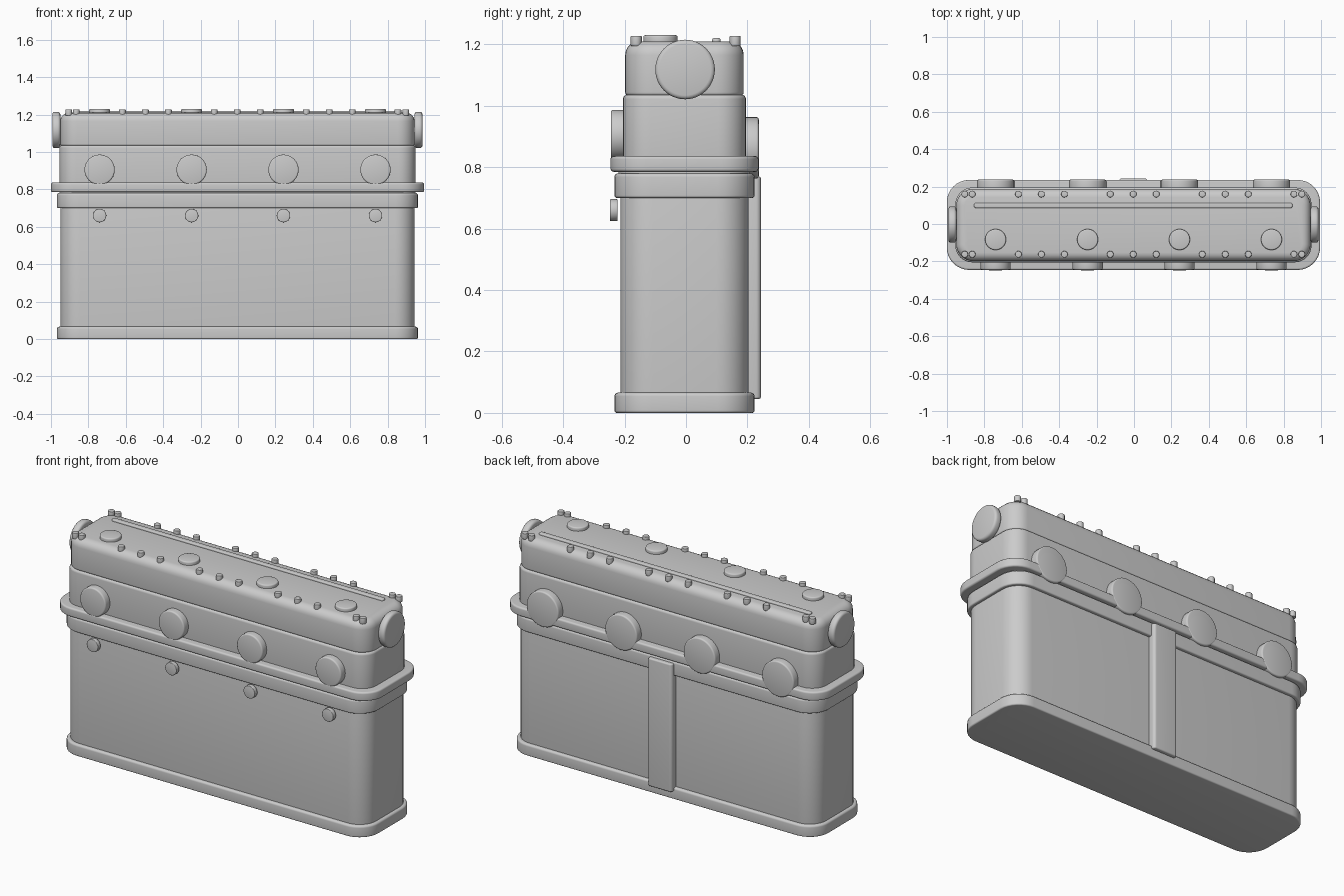
import bpy, bmesh
from math import sin, cos, pi, radians
from mathutils import Matrix

if "Cube" in bpy.data.objects:
    bpy.data.objects.remove(bpy.data.objects["Cube"])

CX, CY = -0.003, -0.005          # shared centre of the stacked casings


def finish(name, bm, smooth=True):
    bmesh.ops.recalc_face_normals(bm, faces=bm.faces)
    me = bpy.data.meshes.new(name)
    bm.to_mesh(me)
    bm.free()
    ob = bpy.data.objects.new(name, me)
    bpy.context.collection.objects.link(ob)
    if smooth:
        bpy.ops.object.select_all(action='DESELECT')
        ob.select_set(True)
        bpy.context.view_layer.objects.active = ob
        bpy.ops.object.shade_smooth_by_angle(angle=radians(35))
    return ob


def arc(r, z0, z1, n=5):
    """Profile of (inset, z): bottom edge radius r[0], top edge radius r[1]."""
    a, b = r
    pts = []
    for i in range(n + 1):
        t = pi / 2 * i / n
        pts.append((a * (1 - sin(t)), z0 + a * (1 - cos(t))))
    for i in range(n + 1):
        t = pi / 2 * i / n
        pts.append((b * (1 - cos(t)), z1 - b * (1 - sin(t))))
    return pts


def casing(name, hx, hy, corner, z0, z1, radii, cx=CX, cy=CY, seg=8):
    """Rounded-rectangle block lofted through the edge profile."""
    bm = bmesh.new()
    rings = []
    for inset, z in arc(radii, z0, z1):
        r = max(corner - inset, 0.002)
        ring = []
        for k, (sx, sy) in enumerate(((1, 1), (-1, 1), (-1, -1), (1, -1))):
            for i in range(seg + 1):
                t = pi / 2 * (k + i / seg)
                ring.append(bm.verts.new((cx + sx * (hx - inset - r) + r * cos(t),
                                          cy + sy * (hy - inset - r) + r * sin(t), z)))
        rings.append(ring)
    n = len(rings[0])
    for a, b in zip(rings, rings[1:]):
        for i in range(n):
            bm.faces.new((a[i], a[(i + 1) % n], b[(i + 1) % n], b[i]))
    bm.faces.new(rings[0])
    bm.faces.new(rings[-1])
    bmesh.ops.remove_doubles(bm, verts=bm.verts, dist=1e-5)
    return finish(name, bm)


def disc(name, loc, r, depth, axis, bevel=0.008, seg=40):
    """Bevelled cylinder centred on loc, along the given axis."""
    rot = {'X': Matrix.Rotation(pi / 2, 4, 'Y'),
           'Y': Matrix.Rotation(pi / 2, 4, 'X'),
           'Z': Matrix.Identity(4)}[axis]
    bm = bmesh.new()
    bmesh.ops.create_cone(bm, cap_ends=True, segments=seg, radius1=r, radius2=r,
                          depth=depth, matrix=Matrix.Translation(loc) @ rot)
    rims = [e for e in bm.edges if any(len(f.verts) > 4 for f in e.link_faces)]
    bmesh.ops.bevel(bm, geom=rims, offset=bevel, segments=3, profile=0.5, affect='EDGES')
    return finish(name, bm)


# Stacked casings, bottom to top
casing("base_plinth", 0.965, 0.228, 0.12, 0.0, 0.066, (0.008, 0.012))
casing("lower_body", 0.947, 0.209, 0.105, 0.02, 0.75, (0.005, 0.005))
casing("collar", 0.965, 0.228, 0.12, 0.70, 0.78, (0.008, 0.012))
casing("neck", 0.952, 0.214, 0.11, 0.75, 0.81, (0.003, 0.003))
casing("flange", 0.998, 0.2405, 0.12, 0.785, 0.836, (0.01, 0.01))
casing("upper_block", 0.952, 0.2, 0.09, 0.81, 1.036, (0.005, 0.014))
casing("top_cover", 0.947, 0.193, 0.09, 1.032, 1.21, (0.012, 0.045))

# Per-cylinder bosses, buttons and caps
for i, x in enumerate((-0.74, -0.248, 0.243, 0.735)):
    disc(f"front_boss_{i}", (x, -0.211, 0.905), 0.081, 0.068, 'Y')
    disc(f"rear_boss_{i}", (x, 0.203, 0.863), 0.1, 0.068, 'Y')
    disc(f"front_button_{i}", (x, -0.2355, 0.66), 0.036, 0.025, 'Y', 0.003, 24)
    disc(f"filler_cap_{i}", (x, -0.083, 1.213), 0.056, 0.034, 'Z', 0.007)

# Round end plates on the cover
for side, x in (("left", -0.971), ("right", 0.965)):
    disc(f"end_plate_{side}", (x, -0.003, 1.118), 0.097, 0.042, 'X', 0.013, 48)

# Cover bolts: groups of three along each edge plus pairs at the ends
xs = [c + d for c in (-0.495, -0.004, 0.488) for d in (-0.123, 0, 0.123)]
xs += [-0.905, -0.865, 0.855, 0.897]
for i, x in enumerate(xs):
    for side, y in (("front", -0.162), ("rear", 0.16)):
        disc(f"bolt_{side}_{i}", (x, y, 1.211), 0.018, 0.033, 'Z', 0.003, 12)

# Slim rail on the cover, vertical duct on the back
casing("top_rail", 0.852, 0.014, 0.013, 1.195, 1.22, (0.002, 0.006), -0.004, 0.099)
casing("rear_duct", 0.076, 0.027, 0.016, 0.045, 0.77, (0.008, 0.008), -0.004, 0.217)
